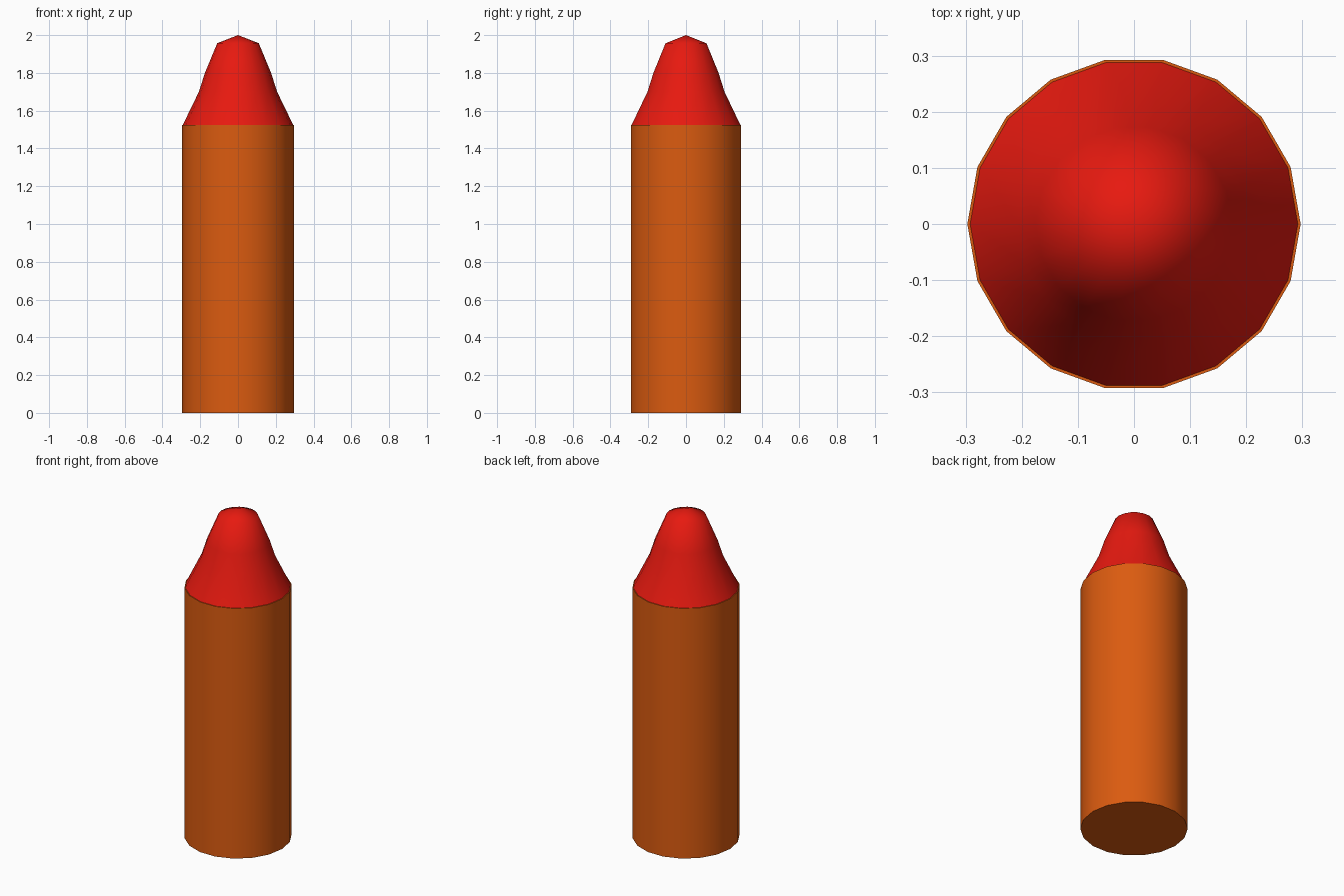
import bpy, bmesh
from math import cos, sin, tau, radians

if "Cube" in bpy.data.objects:
    bpy.data.objects.remove(bpy.data.objects["Cube"])

SIDES = 18


def material(name, color):
    m = bpy.data.materials.new(name)
    m.diffuse_color = (*color, 1)
    m.use_nodes = True
    m.node_tree.nodes["Principled BSDF"].inputs["Base Color"].default_value = m.diffuse_color
    return m


def lathe(name, profile, mat, apex=None):
    """Revolve (radius, z) points; cap the bottom, close the top flat or to an apex."""
    bm = bmesh.new()
    rings = [[bm.verts.new((r * cos(tau * i / SIDES), r * sin(tau * i / SIDES), z))
              for i in range(SIDES)] for r, z in profile]
    for a, b in zip(rings, rings[1:]):
        for i in range(SIDES):
            j = (i + 1) % SIDES
            bm.faces.new((a[i], a[j], b[j], b[i]))
    bm.faces.new(rings[0][::-1])
    top = rings[-1]
    if apex is None:
        bm.faces.new(top)
    else:
        tip = bm.verts.new((0, 0, apex))
        for i in range(SIDES):
            bm.faces.new((top[i], top[(i + 1) % SIDES], tip))
    mesh = bpy.data.meshes.new(name)
    bm.to_mesh(mesh)
    bm.free()
    mesh.materials.append(mat)
    obj = bpy.data.objects.new(name, mesh)
    bpy.context.collection.objects.link(obj)
    bpy.ops.object.select_all(action='DESELECT')
    obj.select_set(True)
    bpy.context.view_layer.objects.active = obj
    bpy.ops.object.shade_smooth_by_angle(angle=radians(60))
    return obj


# Cylindrical casing
lathe("casing", [(0.297, 0), (0.297, 1.525)], material("orange", (0.71, 0.105, 0.005)))

# Tapered nose with a rounded point
lathe("nose", [(0.292, 1.525), (0.207, 1.70), (0.175, 1.80), (0.11, 1.957)],
      material("red", (0.8, 0.01, 0.005)), apex=2.0)
